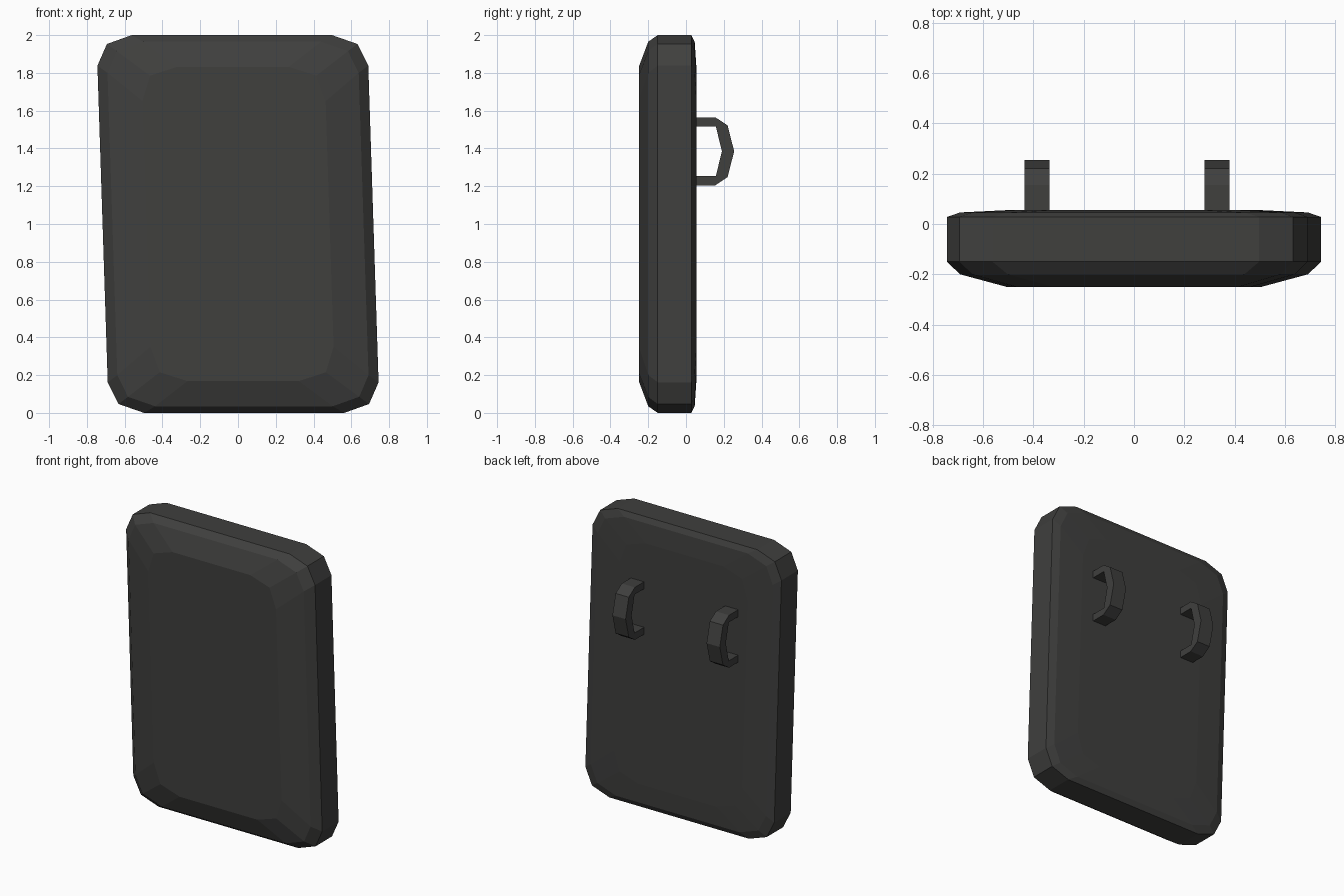
import bpy, bmesh

if "Cube" in bpy.data.objects:
    bpy.data.objects.remove(bpy.data.objects["Cube"])

SHEAR = -0.0325  # the slab leans slightly sideways

mat = bpy.data.materials.new("dark_grey")
mat.diffuse_color = (0.05, 0.05, 0.048, 1)
mat.use_nodes = True
mat.node_tree.nodes["Principled BSDF"].inputs["Base Color"].default_value = mat.diffuse_color


def finish(bm, name):
    bmesh.ops.recalc_face_normals(bm, faces=bm.faces)
    mesh = bpy.data.meshes.new(name)
    bm.to_mesh(mesh)
    bm.free()
    mesh.materials.append(mat)
    obj = bpy.data.objects.new(name, mesh)
    bpy.context.collection.objects.link(obj)


def ring(bm, y, corner):
    """Closed 12-point ring from one corner of (half width, half height) points."""
    pts = []
    for sx, sz in ((1, 1), (-1, 1), (-1, -1), (1, -1)):
        quarter = [(sx * x, sz * z) for x, z in corner]
        pts += quarter if sx * sz > 0 else quarter[::-1]
    return [bm.verts.new((x + SHEAR * z, y, 1 + z)) for x, z in pts]


# Slab: stacked chamfered rings from front to back
outer = [(0.717, 0.838), (0.663, 0.953), (0.53, 1.0)]
middle = [(0.665, 0.80), (0.612, 0.915), (0.47, 0.965)]
face = [(0.485, 0.65), (0.44, 0.785), (0.295, 0.832)]
layers = [(-0.25, face), (-0.2, middle), (-0.15, outer),
          (0.028, outer), (0.046, middle), (0.055, face)]
bm = bmesh.new()
rings = [ring(bm, y, c) for y, c in layers]
for a, b in zip(rings, rings[1:]):
    for i in range(12):
        j = (i + 1) % 12
        bm.faces.new((a[i], a[j], b[j], b[i]))
bm.faces.new(rings[0])
bm.faces.new(rings[-1])
finish(bm, "slab")

# Back handles: half profile (y, z offset) mirrored about the handle centre
outside = [(0.045, 0.18), (0.155, 0.18), (0.22, 0.137), (0.255, 0)]
inside = [(0.19, 0), (0.158, 0.132), (0.045, 0.132)]
half = outside + inside
outline = (outside + [(y, -z) for y, z in outside[-2::-1]]
           + [(y, -z) for y, z in inside[:0:-1]] + inside)
for name, x0 in (("left_handle", -0.435), ("right_handle", 0.28)):
    bm = bmesh.new()
    profile = bm.faces.new([bm.verts.new((x0, y, 1.385 + z)) for y, z in outline])
    ext = bmesh.ops.extrude_face_region(bm, geom=[profile], use_keep_orig=True)
    new = [v for v in ext["geom"] if isinstance(v, bmesh.types.BMVert)]
    bmesh.ops.translate(bm, verts=new, vec=(0.10, 0, 0))
    finish(bm, name)
